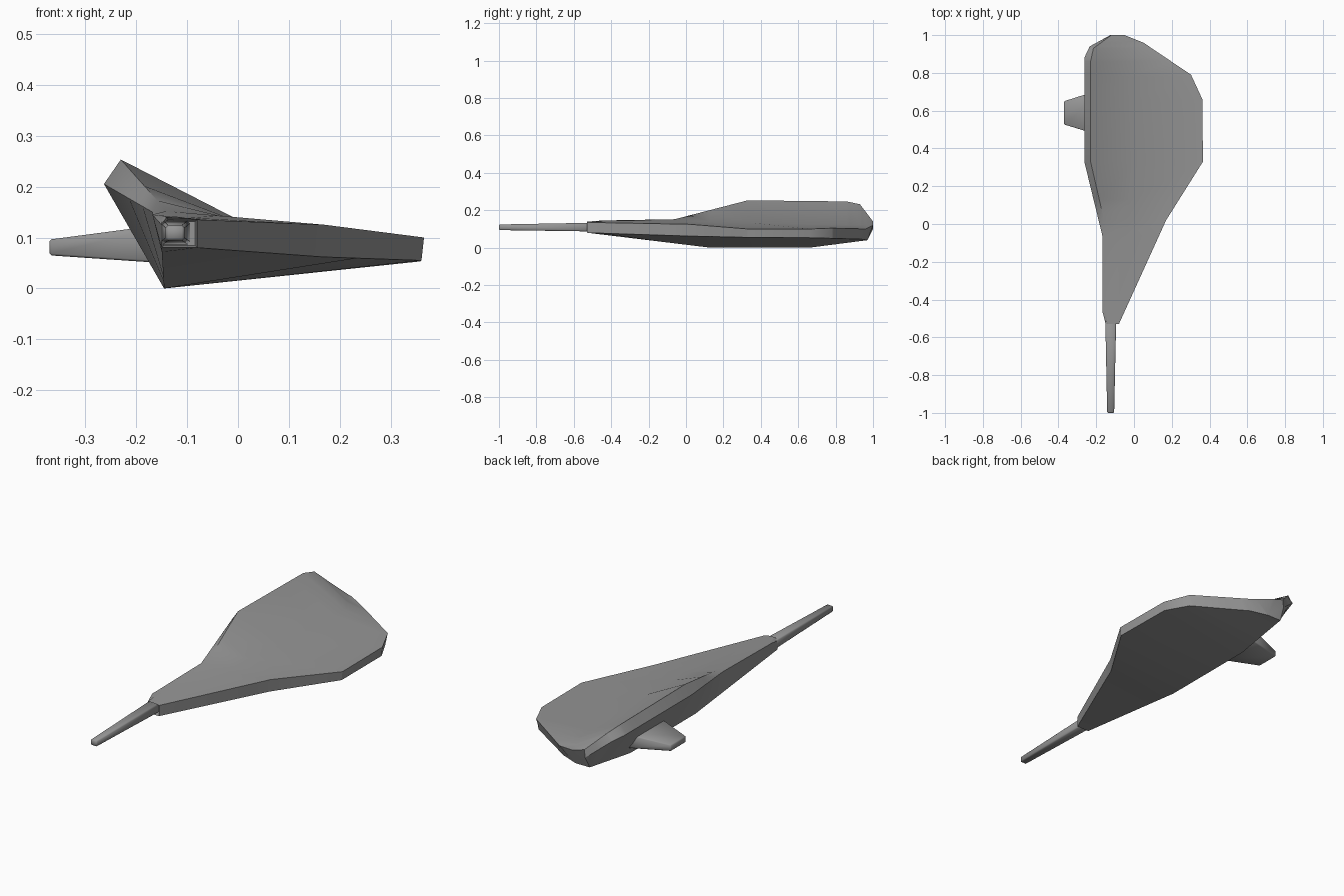
import bpy
import bmesh
from math import radians

old = bpy.data.objects.get("Cube")
if old:
    bpy.data.objects.remove(old, do_unlink=True)

GREY = (0.3, 0.3, 0.3, 1)
grey = bpy.data.materials.new("hull grey")
grey.use_nodes = True
grey.diffuse_color = GREY
grey.node_tree.nodes["Principled BSDF"].inputs["Base Color"].default_value = GREY


def add_object(name, bm, angle):
    bmesh.ops.recalc_face_normals(bm, faces=bm.faces)
    mesh = bpy.data.meshes.new(name)
    bm.to_mesh(mesh)
    bm.free()
    mesh.materials.append(grey)
    obj = bpy.data.objects.new(name, mesh)
    bpy.context.collection.objects.link(obj)
    bpy.ops.object.select_all(action="DESELECT")
    obj.select_set(True)
    bpy.context.view_layer.objects.active = obj
    bpy.ops.object.shade_smooth_by_angle(angle=radians(angle))
    return obj


def sample(rail, y):
    """Point on a rail of (y, x, z) at a given y, clamped to its ends."""
    y = max(rail[0][0], min(rail[-1][0], y))
    for a, b in zip(rail, rail[1:]):
        if y <= b[0]:
            t = (y - a[0]) / (b[0] - a[0])
            return (a[1] + t * (b[1] - a[1]), y, a[2] + t * (b[2] - a[2]))


def loft(bm, rings):
    """Join closed rings of points and cap both ends."""
    rows = [[bm.verts.new(p) for p in ring] for ring in rings]
    for a, b in zip(rows, rows[1:]):
        for i in range(len(a)):
            j = (i + 1) % len(a)
            bm.faces.new((a[i], a[j], b[j], b[i]))
    front = bm.faces.new(rows[0])
    bm.faces.new(rows[-1][::-1])
    return front


# Lengthwise edges of the hull, in order around its cross-section
fin_low = [(-.53, -.15, .125), (-.46, -.168, .145), (-.06, -.168, .15),
           (.33, -.263, .205), (.88, -.263, .205), (.94, -.235, .19), (1, -.125, .1)]
fin_top = [(-.53, -.14, .14), (-.46, -.15, .143), (-.06, -.14, .152),
           (.33, -.23, .253), (.86, -.23, .247), (.93, -.215, .232), (1, -.12, .14)]
valley = [(-.53, -.1, .138), (-.06, -.04, .143), (.33, 0, .135), (.88, 0, .12), (1, -.07, .125)]
wing_top = [(-.53, -.08, .135), (.02, .17, .125), (.33, .365, .1), (.66, .362, .1),
            (.79, .302, .105), (.96, .05, .1), (1, -.05, .12)]
wing_low = [(-.53, -.08, .08), (.02, .165, .062), (.33, .36, .055), (.66, .357, .053),
            (.78, .295, .05), (.94, .04, .045), (.97, -.05, .04)]
keel = [(-.53, -.15, .08), (.13, -.145, 0), (.66, -.145, 0), (.97, -.13, .04)]
rails = [fin_low, fin_top, valley, wing_top, wing_low, keel]

# Hull with a recessed socket in its nose
stations = sorted({p[0] for rail in rails for p in rail})
bm = bmesh.new()
nose = loft(bm, [[sample(rail, y) for rail in rails] for y in stations])
bmesh.ops.recalc_face_normals(bm, faces=bm.faces)
bmesh.ops.inset_region(bm, faces=[nose], thickness=.006)
bmesh.ops.translate(bm, verts=nose.verts, vec=(0, .03, 0))
add_object("hull", bm, 30)


def tapered_bar(name, root, tip, axis, bevel):
    """Bar between two rectangles, each (position, low u, high u, low z, high z)."""
    rings = []
    for s, u0, u1, z0, z1 in (root, tip):
        ring = [(u0, z0), (u1, z0), (u1, z1), (u0, z1)]
        rings.append([(u, s, z) if axis == "y" else (s, u, z) for u, z in ring])
    bm = bmesh.new()
    loft(bm, rings)
    bmesh.ops.bevel(bm, geom=bm.edges[:], offset=bevel, segments=1,
                    affect="EDGES", profile=.5)
    add_object(name, bm, 50)


# Long nose barrel and short side stub
tapered_bar("nose_barrel", (-.45, -.153, -.093, .086, .134), (-1, -.142, -.105, .094, .124), "y", .005)
tapered_bar("side_stub", (-.15, .46, .72, .05, .125), (-.37, .527, .65, .065, .096), "x", .004)
